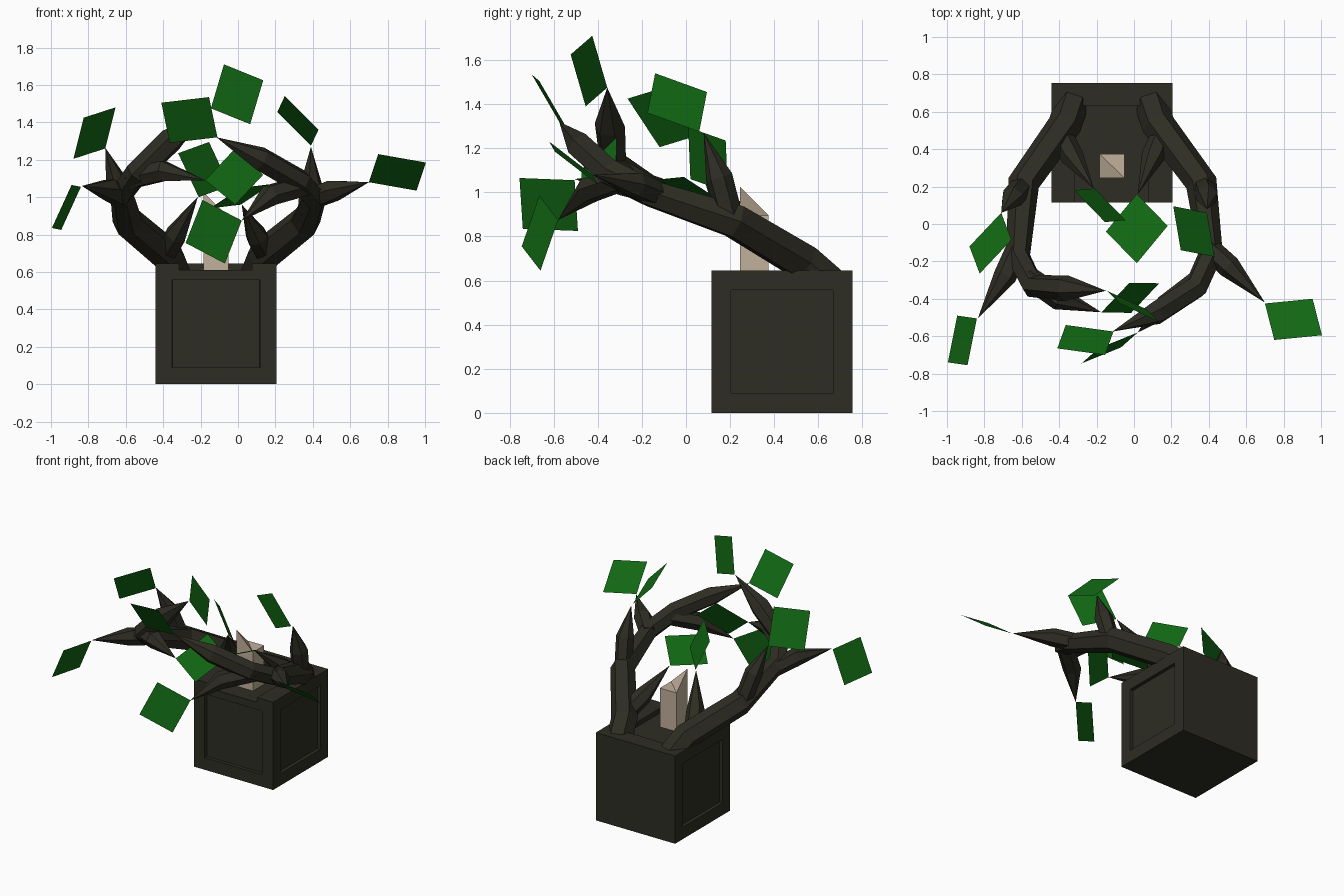
import bpy, bmesh, math
from mathutils import Vector, Quaternion

if "Cube" in bpy.data.objects:
    bpy.data.objects.remove(bpy.data.objects["Cube"])


def material(name, rgb):
    m = bpy.data.materials.new(name)
    m.diffuse_color = (*rgb, 1)
    m.use_nodes = True
    m.node_tree.nodes["Principled BSDF"].inputs["Base Color"].default_value = m.diffuse_color
    return m


BARK = material("dark_bark", (0.027, 0.026, 0.017))
WAX = material("pale_wax", (0.54, 0.44, 0.33))
LEAF = material("leaf_green", (0.006, 0.145, 0.007))


def finish(bm, name, mat):
    me = bpy.data.meshes.new(name)
    bm.to_mesh(me)
    bm.free()
    me.materials.append(mat)
    ob = bpy.data.objects.new(name, me)
    bpy.context.collection.objects.link(ob)
    return ob


def box(lo, hi):
    bm = bmesh.new()
    bmesh.ops.create_cube(bm, size=1)
    for v in bm.verts:
        v.co = Vector([lo[i] if v.co[i] < 0 else hi[i] for i in range(3)])
    return bm


def tube(name, points, radii, sides=6):
    """Tapered faceted limb; the last point is a sharp tip."""
    pts = [Vector(p) for p in points]
    bm = bmesh.new()
    rings = []
    side = None
    for i, p in enumerate(pts[:-1]):
        a = (pts[i + 1] - p).normalized()
        d = (a + (p - pts[i - 1]).normalized()).normalized() if i else a
        if side is None:
            side = d.cross(Vector((0, 0, 1))).normalized()
        side = (side - d * side.dot(d)).normalized()
        rings.append([bm.verts.new(p + radii[i] * (Quaternion(d, 2 * math.pi * k / sides) @ side))
                      for k in range(sides)])
    for r, s in zip(rings, rings[1:]):
        for k in range(sides):
            j = (k + 1) % sides
            bm.faces.new((r[k], r[j], s[j], s[k]))
    tip = bm.verts.new(pts[-1])
    for k in range(sides):
        bm.faces.new((rings[-1][k], rings[-1][(k + 1) % sides], tip))
    bm.faces.new(rings[0][::-1])
    bmesh.ops.recalc_face_normals(bm, faces=bm.faces[:])
    return finish(bm, name, BARK)


# Pedestal block with recessed panels on front and both sides
bm = box((-0.44, 0.115, 0), (0.205, 0.755, 0.645))
bm.normal_update()
panels = [f for f in bm.faces if f.normal.y < -0.5 or abs(f.normal.x) > 0.5]
bmesh.ops.inset_individual(bm, faces=panels, thickness=0.125)
bmesh.ops.inset_individual(bm, faces=panels, thickness=0.0005, depth=-0.025)
block = finish(bm, "pedestal_block", BARK)

# Channel in the top, open at the front
cutter = finish(box((-0.315, 0.0, 0.61), (0.075, 0.63, 0.8)), "channel_cutter", BARK)
cutter.hide_render = True
cutter.hide_viewport = True
cut = block.modifiers.new("channel", "BOOLEAN")
cut.operation = "DIFFERENCE"
cut.solver = "EXACT"
cut.object = cutter

# Pointed square post
bm = box((-0.185, 0.245, 0.605), (-0.05, 0.375, 0.895))
bm.normal_update()
top = [f for f in bm.faces if f.normal.z > 0.5]
bmesh.ops.poke(bm, faces=top)
max(bm.verts, key=lambda v: len(v.link_faces) == 4 and v.co.z).co.z = 1.025
finish(bm, "pointed_post", WAX)

# Main branches
tube("right_branch", [(0.09, 0.65, 0.58), (0.13, 0.53, 0.685), (0.36, 0.22, 0.87),
                      (0.41, -0.16, 0.995), (0.33, -0.34, 1.085), (0.12, -0.475, 1.205),
                      (-0.115, -0.575, 1.32)],
     [0.09, 0.09, 0.085, 0.066, 0.066, 0.066])
tube("left_branch", [(-0.33, 0.65, 0.58), (-0.37, 0.53, 0.685), (-0.59, 0.22, 0.87),
                     (-0.62, -0.17, 1.02), (-0.54, -0.33, 1.13), (-0.36, -0.345, 1.305),
                     (-0.15, -0.357, 1.475)],
     [0.09, 0.09, 0.085, 0.066, 0.066, 0.07])

# Twigs: start, knuckle, tip
twigs = {
    "right_outer_twig": [(0.39, -0.12, 0.99), (0.51, -0.23, 1.035), (0.70, -0.42, 1.08)],
    "right_upper_twig": [(0.37, 0.2, 0.88), (0.39, 0.15, 1.07), (0.39, 0.08, 1.27)],
    "right_lower_twig": [(0.35, -0.3, 1.06), (0.17, -0.44, 1.01), (0.02, -0.58, 0.875)],
    "right_inner_twig": [(0.15, 0.48, 0.7), (0.10, 0.36, 0.79), (0.02, 0.16, 0.96)],
    "left_outer_twig": [(-0.62, -0.12, 1.0), (-0.69, -0.28, 1.04), (-0.835, -0.505, 1.06)],
    "left_upper_twig": [(-0.6, 0.2, 0.88), (-0.65, 0.14, 1.08), (-0.71, 0.06, 1.265)],
    "left_front_twig": [(-0.57, -0.28, 1.1), (-0.4, -0.4, 1.14), (-0.175, -0.472, 1.09)],
    "left_inner_twig": [(-0.39, 0.48, 0.7), (-0.33, 0.36, 0.8), (-0.215, 0.19, 1.0)],
}
for name, path in twigs.items():
    tube(name, path, [0.06, 0.062])

# Leaves: square sheets given by stem corner and its two neighbours
leaves = {
    "right_outer_leaf": ((0.70, -0.425, 1.08), (0.955, -0.40, 1.035), (0.75, -0.62, 1.23)),
    "right_upper_leaf": ((0.39, 0.06, 1.275), (0.21, 0.095, 1.455), (0.43, -0.175, 1.36)),
    "right_tip_leaf": ((-0.11, -0.575, 1.32), (-0.155, -0.70, 1.535), (-0.365, -0.54, 1.29)),
    "right_lower_leaf": ((0.02, -0.58, 0.875), (-0.19, -0.665, 0.985), (-0.07, -0.66, 0.645)),
    "right_inner_leaf": ((0.015, 0.16, 0.96), (-0.15, -0.04, 0.94), (0.18, -0.01, 1.07)),
    "left_outer_leaf": ((-0.84, -0.505, 1.055), (-0.89, -0.755, 1.065), (-0.945, -0.49, 0.825)),
    "left_upper_leaf": ((-0.71, 0.06, 1.26), (-0.655, -0.085, 1.48), (-0.88, -0.12, 1.205)),
    "left_tip_leaf": ((-0.145, -0.357, 1.475), (-0.075, -0.425, 1.71), (0.065, -0.455, 1.39)),
    "left_front_leaf": ((-0.175, -0.473, 1.09), (-0.025, -0.315, 1.25), (-0.015, -0.475, 0.96)),
    "left_inner_leaf": ((-0.21, 0.19, 1.0), (-0.32, 0.18, 1.235), (-0.045, 0.02, 1.06)),
}
for name, corners in leaves.items():
    a, b, d = (Vector(c) for c in corners)
    bm = bmesh.new()
    bm.faces.new([bm.verts.new(p) for p in (a, b, b + d - a, d)])
    finish(bm, name, LEAF)
